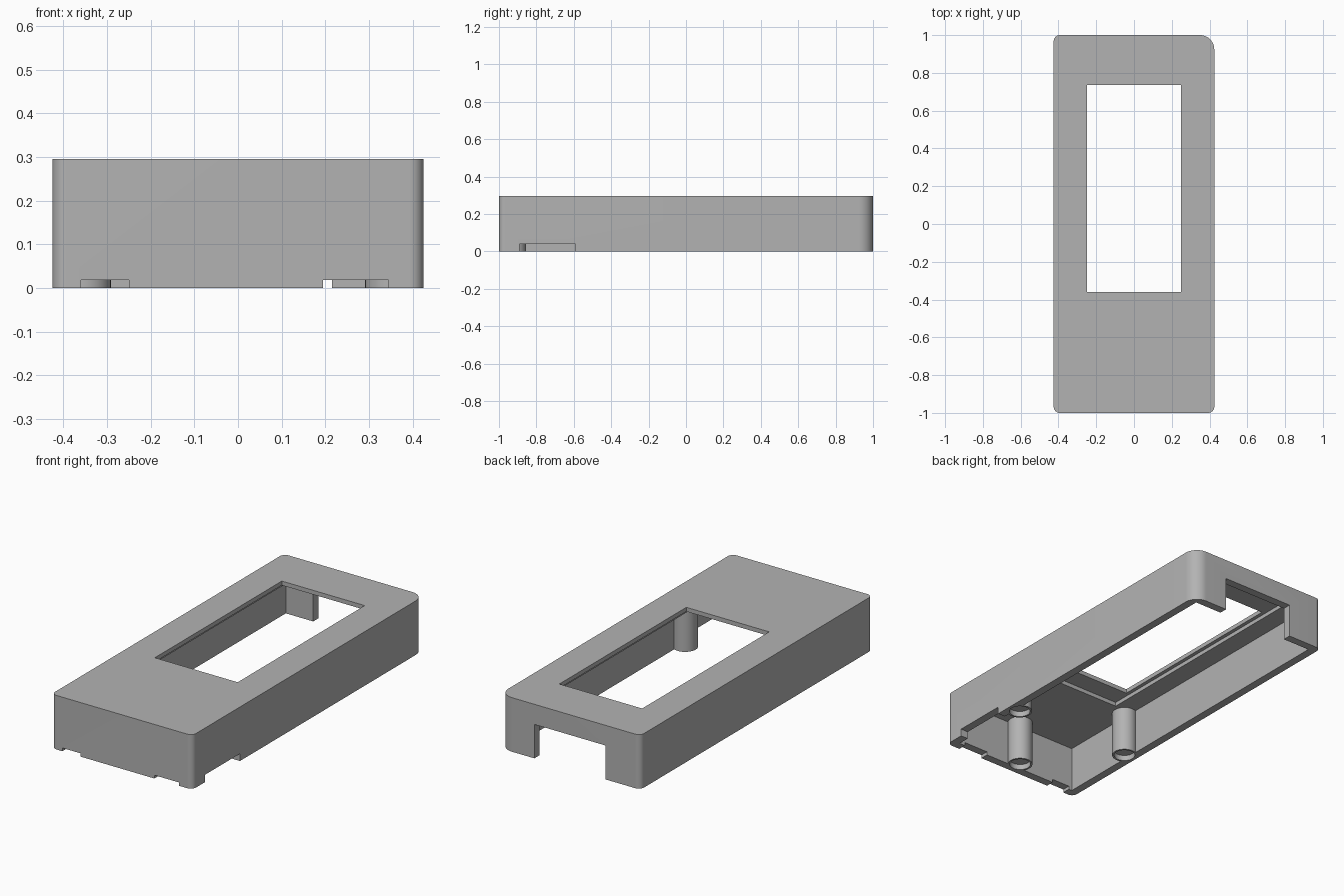
import bpy, bmesh, math

if "Cube" in bpy.data.objects:
    bpy.data.objects.remove(bpy.data.objects["Cube"])

HX, HY, H = 0.425, 1.0, 0.295      # outer half sizes and height
WALL, CEILING = 0.045, 0.25

grey = bpy.data.materials.new("Matte grey")
grey.use_nodes = True
grey.diffuse_color = (0.45, 0.45, 0.45, 1)
grey.node_tree.nodes["Principled BSDF"].inputs["Base Color"].default_value = grey.diffuse_color


def to_object(bm, name):
    bmesh.ops.recalc_face_normals(bm, faces=bm.faces[:])
    mesh = bpy.data.meshes.new(name)
    bm.to_mesh(mesh)
    bm.free()
    mesh.materials.append(grey)
    obj = bpy.data.objects.new(name, mesh)
    bpy.context.collection.objects.link(obj)
    return obj


def prism(name, outline, z0, z1):
    bm = bmesh.new()
    face = bm.faces.new([bm.verts.new((x, y, z0)) for x, y in outline])
    new = bmesh.ops.extrude_face_region(bm, geom=[face])["geom"]
    bmesh.ops.translate(bm, vec=(0, 0, z1 - z0),
                        verts=[v for v in new if isinstance(v, bmesh.types.BMVert)])
    return to_object(bm, name)


def box(name, x0, x1, y0, y1, z0, z1):
    return prism(name, [(x0, y0), (x1, y0), (x1, y1), (x0, y1)], z0, z1)


def cylinder(name, x, y, r, z0, z1, n=32):
    ring = [(x + r * math.cos(math.tau * i / n), y + r * math.sin(math.tau * i / n))
            for i in range(n)]
    return prism(name, ring, z0, z1)


def combine(target, tool, operation):
    """Apply one boolean and remove its tool."""
    mod = target.modifiers.new("combine", "BOOLEAN")
    mod.operation, mod.solver, mod.object = operation, "EXACT", tool
    tool.hide_render = True
    bpy.context.view_layer.update()
    graph = bpy.context.evaluated_depsgraph_get()
    mesh = bpy.data.meshes.new_from_object(target.evaluated_get(graph))
    target.modifiers.clear()
    target.data = mesh
    bpy.data.objects.remove(tool)


# Outer shell: rounded rectangle with one larger corner at the back left
outline = []
for sx, sy, r, start in ((1, 1, 0.075, 0), (-1, 1, 0.032, 90),
                         (-1, -1, 0.032, 180), (1, -1, 0.032, 270)):
    for i in range(13):
        a = math.radians(start + 90 * i / 12)
        outline.append((sx * (HX - r) + r * math.cos(a), sy * (HY - r) + r * math.sin(a)))
case = prism("case_shell", outline, 0, H)

# Hollow inside, open at the bottom
combine(case, box("cavity", -HX + WALL, HX - WALL, -HY + WALL, HY - WALL, -0.1, CEILING),
        "DIFFERENCE")

# Screw posts reaching from the ceiling to the bottom rim
posts = [(-0.355, -0.5), (0.355, -0.5), (0, -0.92)]
for x, y in posts:
    combine(case, cylinder("post", x, y, 0.064, 0, CEILING + 0.01), "UNION")

# Openings: display window and its recess, back port, rim notches
cuts = [
    ("display_recess", -0.27, 0.27, -0.47, 0.94, 0.2, 0.272),
    ("display_window", -0.25, 0.25, -0.36, 0.735, 0.2, 0.4),
    ("back_port", -0.215, 0.215, 0.9, 1.1, -0.1, 0.185),
    ("side_notch", 0.37, 0.5, -0.89, -0.59, -0.1, 0.04),
    ("front_notch_left", 0.195, 0.345, -1.1, -0.94, -0.1, 0.018),
    ("front_notch_right", -0.36, -0.25, -1.1, -0.94, -0.1, 0.018),
]
for cut in cuts:
    combine(case, box(*cut), "DIFFERENCE")

# Shallow sockets in the post ends
for x, y in posts:
    combine(case, cylinder("socket", x, y, 0.054, -0.1, 0.03), "DIFFERENCE")

# Smooth the rounded corners and posts, keep the edges sharp
bpy.ops.object.select_all(action="DESELECT")
case.select_set(True)
bpy.context.view_layer.objects.active = case
bpy.ops.object.shade_smooth_by_angle(angle=math.radians(30))
